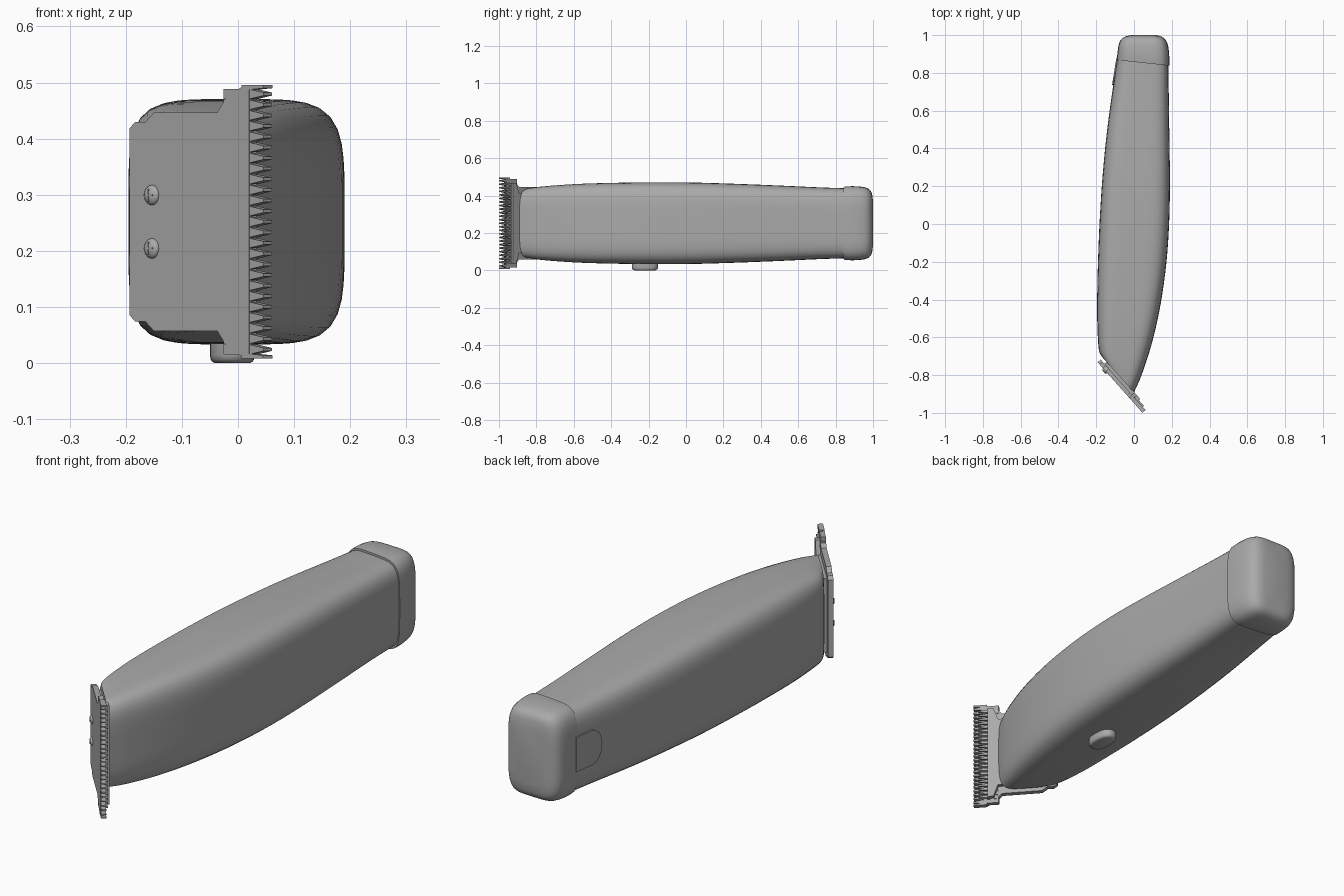
import bpy, bmesh, math
from mathutils import Vector, Matrix

cube = bpy.data.objects.get("Cube")
if cube:
    bpy.data.objects.remove(cube)

MID = 0.252          # height of the symmetry plane
UP = Vector((0, 0, 1))

grey = bpy.data.materials.new("plain grey")
grey.use_nodes = True
grey.diffuse_color = (0.4, 0.4, 0.4, 1)
grey.node_tree.nodes["Principled BSDF"].inputs["Base Color"].default_value = (0.4, 0.4, 0.4, 1)


def finish(name, bm, frame=None, angle=35):
    bmesh.ops.recalc_face_normals(bm, faces=bm.faces)
    mesh = bpy.data.meshes.new(name)
    bm.to_mesh(mesh)
    bm.free()
    mesh.materials.append(grey)
    obj = bpy.data.objects.new(name, mesh)
    bpy.context.collection.objects.link(obj)
    if frame:
        obj.matrix_world = frame
    bpy.ops.object.select_all(action="DESELECT")
    obj.select_set(True)
    bpy.context.view_layer.objects.active = obj
    bpy.ops.object.shade_smooth_by_angle(angle=math.radians(angle))
    return obj


def ring(centre, a, b, power, count=64):
    """Rounded box section with half axes a and b."""
    points = []
    for i in range(count):
        t = math.tau * i / count
        c, s = math.cos(t), math.sin(t)
        k = (abs(c) ** power + abs(s) ** power) ** (-1 / power)
        points.append(centre + a * c * k + b * s * k)
    return points


def loft(name, rings, angle=35):
    bm = bmesh.new()
    loops = [[bm.verts.new(p) for p in r] for r in rings]
    n = len(loops[0])
    for lo, hi in zip(loops, loops[1:]):
        for i in range(n):
            j = (i + 1) % n
            bm.faces.new((lo[i], lo[j], hi[j], hi[i]))
    bm.faces.new(loops[0])
    bm.faces.new(loops[-1])
    return finish(name, bm, angle=angle)


def station_rings(stations, steps, power):
    """Smooth sections through stations (right x, y, left x, y, half height)."""
    rows = [Vector(s) for s in stations]
    rows = [rows[0] * 2 - rows[1]] + rows + [rows[-1] * 2 - rows[-2]]
    result = []
    for i in range(1, len(rows) - 2):
        p, q, r, s = rows[i - 1:i + 3]
        last = i == len(rows) - 3
        for k in range(steps + last):
            t = k / steps
            v = (q * 2 + (r - p) * t + (p * 2 - q * 5 + r * 4 - s) * t ** 2
                 + (q * 3 - p - r * 3 + s) * t ** 3) / 2
            a, b = Vector((v[0], v[1], MID)), Vector((v[2], v[3], MID))
            result.append(ring((a + b) / 2, (b - a) / 2, UP * v[4], power))
    return result


def plane_frame(x, y, dx, dy):
    """Local x runs along (dx, dy), local y is up, local z points outward."""
    u = Vector((dx, dy, 0)).normalized()
    n = u.cross(UP)
    m = Matrix((u, UP, n)).transposed().to_4x4()
    m.translation = (x, y, MID)
    return m


def prism(bm, outline, low, high):
    bottom = [bm.verts.new((u, v, low)) for u, v in outline]
    top = [bm.verts.new((u, v, high)) for u, v in outline]
    bm.faces.new(bottom[::-1])
    bm.faces.new(top)
    for i in range(len(outline)):
        j = (i + 1) % len(outline)
        bm.faces.new((bottom[i], bottom[j], top[j], top[i]))


def mirrored(half):
    return half + [(u, -v) for u, v in reversed(half)]


# Tapered handle shell with a slanted front end
loft("body", station_rings([
    (-.168, -.705, .0, -.892, .187),
    (-.187, -.66, .04, -.80, .198),
    (-.195, -.5, .095, -.63, .210),
    (-.194, -.33, .14, -.43, .216),
    (-.189, -.15, .172, -.2, .2185),
    (-.18, .05, .187, .03, .2175),
    (-.165, .27, .19, .25, .211),
    (-.142, .5, .187, .48, .202),
    (-.112, .72, .184, .69, .192),
    (-.09, .87, .183, .84, .187)], 4, 4.8))

# Rounded end cap
loft("end_cap", station_rings([
    (-.091, .868, .187, .838, .196),
    (-.088, .90, .187, .88, .198),
    (-.082, .945, .183, .93, .195),
    (-.070, .975, .172, .968, .186),
    (-.045, .993, .15, .99, .165),
    (-.01, 1.0, .12, 1.0, .12)], 3, 4.8), 50)

# Latch tab running from the cap onto the side face
bm = bmesh.new()
tip = [(.075 + .06 * math.sin(t), .075 * math.cos(t))
       for t in [math.pi * i / 16 for i in range(17)]]
prism(bm, [(-.01, .075)] + tip + [(-.01, -.075)], -.02, .004)
finish("latch_tab", bm, plane_frame(-.091, .87, -.022, -.14))

# Oval push button underneath
loft("power_button", [
    ring(Vector((-.01, -.22, z)), Vector((.04 * k, 0, 0)), Vector((0, .07 * k, 0)), 2.4, 40)
    for z, k in ((.05, 1), (.014, 1), (.006, .96), (.002, .88), (0, .76))], 50)

# Slanted blade plate with a wide toothed edge
blade = plane_frame(-.193, -.732, .24, -.27)
bm = bmesh.new()
shoulder = [(0, .167), (.015, .178), (.042, .178), (.065, .195), (.235, .195),
            (.26, .222), (.295, .238), (.31, .244)]
prism(bm, mirrored(shoulder + [(.32, .244)]), -.010, 0)
prism(bm, mirrored(shoulder[:5] + [(.25, .21)]), -.022, -.010)
for side in (-1, 1):
    prism(bm, [(.30, side * .234), (.358, side * .238), (.358, side * .244),
               (.30, side * .244)], -.022, 0)
finish("blade_plate", bm, blade, 25)

# Comb teeth along the front edge
TEETH = 25
pitch = .474 / TEETH
bm = bmesh.new()
for i in range(TEETH):
    v = (i - (TEETH - 1) / 2) * pitch
    prism(bm, [(.25, v - pitch * .48), (.32, v - pitch * .46), (.358, v - pitch * .14),
               (.358, v + pitch * .14), (.32, v + pitch * .46), (.25, v + pitch * .48)],
          -.021, -.001)
finish("comb_teeth", bm, blade, 25)

# Moving cutter behind the plate, with shorter teeth
bm = bmesh.new()
prism(bm, mirrored([(.03, .16), (.25, .16), (.27, .215), (.295, .215)]), -.040, -.022)
for i in range(TEETH - 2):
    v = (i - (TEETH - 3) / 2) * pitch
    prism(bm, [(.29, v - pitch * .4), (.335, v - pitch * .12),
               (.335, v + pitch * .12), (.29, v + pitch * .4)], -.030, -.021)
finish("cutter", bm, blade, 25)

# Two domed screws with cross slots
for name, v in (("upper_screw", .0475), ("lower_screw", -.0475)):
    bm = bmesh.new()
    bmesh.ops.create_uvsphere(bm, u_segments=24, v_segments=12, radius=1,
                              matrix=Matrix.Translation((.06, v, 0))
                              @ Matrix.Diagonal((.018, .018, .010, 1)))
    for a, b in ((.011, .0012), (.0012, .011)):
        prism(bm, [(.06 - a, v - b), (.06 + a, v - b), (.06 + a, v + b), (.06 - a, v + b)],
              .004, .0102)
    finish(name, bm, blade)
